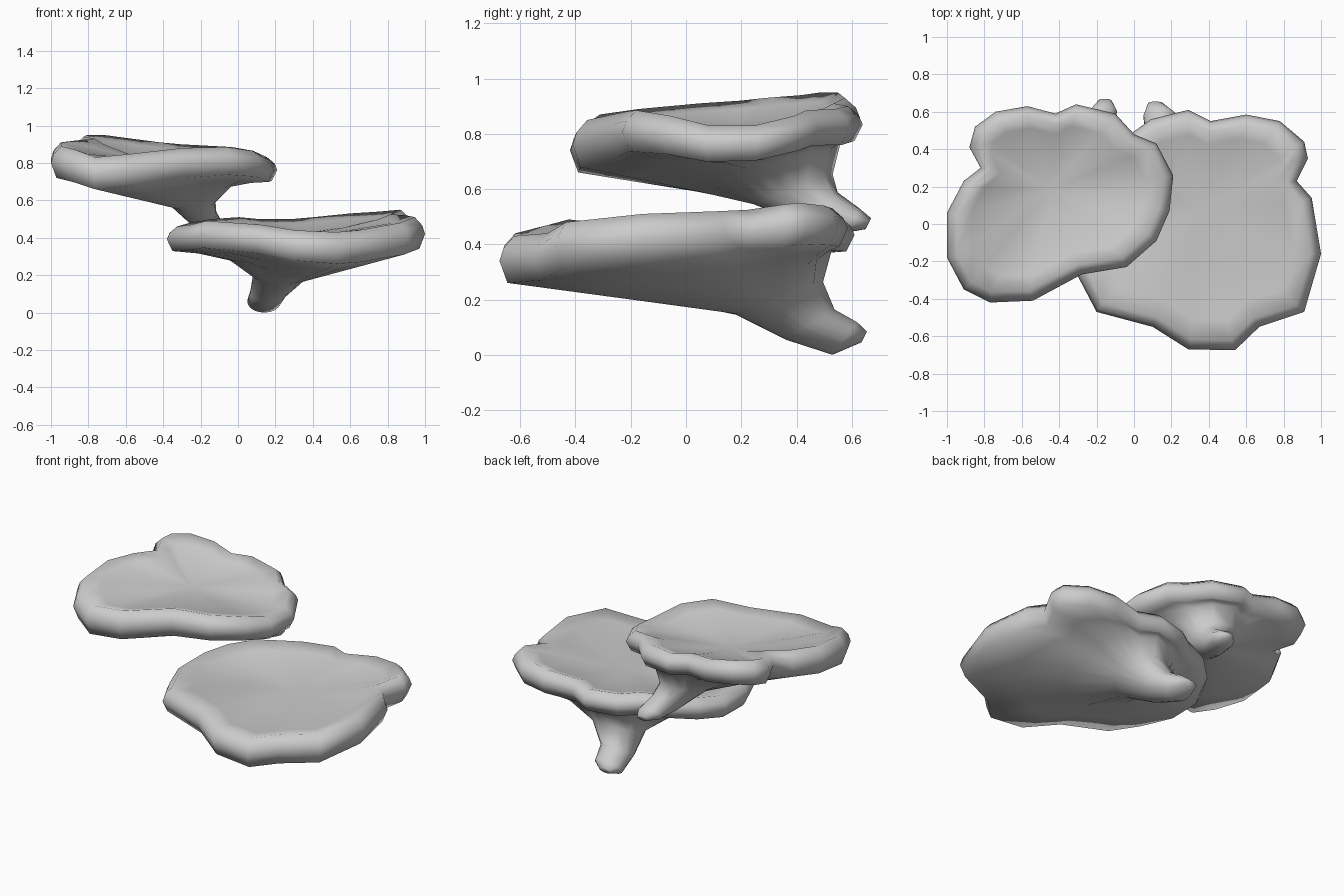
import bpy, bmesh, math
from mathutils import Vector

if "Cube" in bpy.data.objects:
    bpy.data.objects.remove(bpy.data.objects["Cube"])


def build_bracket(name, outline, side, neck, stem):
    """outline: (x, y, rim top z), counter-clockwise.
    side: +1 / -1, the x direction of the short, hollowed side.
    neck / stem: oval rings (centre, x radius, tilted back vector)."""
    n = len(outline)
    pts = [Vector(p) for p in outline]
    centre = sum(pts, Vector()) / n
    nc = Vector(neck[0])
    angles = [math.atan2(p.y - nc.y, p.x - nc.x) for p in pts]

    # how far each point belongs to the thin, hollowed back and inner side
    hollow = [max(0, (math.sin(a) + 0.6) / 1.6, (side * math.cos(a) + 0.3) / 1.3)
              for a in angles]

    # inward direction at each outline point
    inward = []
    for i in range(n):
        e = pts[(i + 1) % n] - pts[i - 1]
        inward.append(Vector((-e.y, e.x, 0)).normalized())

    def rim(inset, part):
        return [p + d * inset - Vector((0, 0, part * (0.17 - 0.045 * h)))
                for p, d, h in zip(pts, inward, hollow)]

    def oval(c, rx, back):
        return [Vector(c) + Vector((rx, 0, 0)) * math.cos(a) + Vector(back) * math.sin(a)
                for a in angles]

    top, shoulder = rim(0.055, 0.0), rim(0.015, 0.26)
    outer, bottom = rim(0, 0.53), rim(0.03, 1.0)
    lip = [p.lerp(centre, 0.16) - Vector((0, 0, 0.025)) for p in top]
    low = centre - Vector((0, 0, 0.07))
    dish = []
    for p in lip:
        q = p.lerp(low, 0.5)
        q.z = low.z + (p.z - low.z) * 0.35
        dish.append(q)

    # underside: straight at the front, hollowed at the back and inner side
    neck_ring = oval(*neck)
    under = []
    for t, lift in ((0.3, 0.04), (0.65, 0.07)):
        ring = []
        for b, k, h in zip(bottom, neck_ring, hollow):
            q = b.lerp(k, t)
            q.z += lift * h
            ring.append(q)
        under.append(ring)

    rings = [dish, lip, top, shoulder, outer, bottom] + under + [neck_ring]
    rings += [oval(*s) for s in stem]

    bm = bmesh.new()
    vr = [[bm.verts.new(p) for p in r] for r in rings]
    for a, b in zip(vr, vr[1:]):
        for i in range(n):
            j = (i + 1) % n
            bm.faces.new((a[i], b[i], b[j], a[j]))
    c = bm.verts.new(low)
    for i in range(n):
        bm.faces.new((c, vr[0][i], vr[0][(i + 1) % n]))
    bm.faces.new(vr[-1])
    bmesh.ops.recalc_face_normals(bm, faces=bm.faces)
    for f in bm.faces:
        f.smooth = True
    me = bpy.data.meshes.new(name)
    bm.to_mesh(me)
    bm.free()
    ob = bpy.data.objects.new(name, me)
    bpy.context.collection.objects.link(ob)
    return ob


# upper left bracket mushroom
build_bracket(
    "upper_bracket_mushroom",
    [(-.77, -.42, .83), (-.54, -.41, .85), (-.28, -.27, .88), (-.04, -.23, .885),
     (.12, -.09, .865), (.19, .07, .83), (.21, .26, .83), (.12, .43, .865),
     (0, .48, .885), (-.10, .59, .89), (-.31, .64, .90), (-.42, .59, .91),
     (-.57, .63, .93), (-.74, .60, .95), (-.85, .52, .95), (-.88, .41, .94),
     (-.82, .30, .93), (-.91, .23, .92), (-1, .06, .91), (-1, -.18, .89),
     (-.91, -.35, .87)],
    1,
    ((-.25, .39, .60), .13, (0, .145, .055)),
    [((-.20, .50, .525), .085, (0, .05, .065)),
     ((-.165, .60, .485), .075, (0, .03, .045)),
     ((-.155, .66, .475), .035, (0, .01, .02))])

# lower right bracket mushroom
build_bracket(
    "lower_bracket_mushroom",
    [(.29, -.67, .44), (.54, -.675, .43), (.67, -.55, .44), (.91, -.47, .48),
     (1, -.16, .51), (.95, .14, .52), (.87, .23, .525), (.93, .35, .545),
     (.91, .44, .55), (.78, .55, .54), (.60, .585, .53), (.41, .55, .51),
     (.29, .61, .50), (.09, .56, .50), (-.02, .48, .51), (-.17, .42, .50),
     (-.30, .30, .48), (-.38, .14, .46), (-.38, -.08, .46), (-.30, -.28, .47),
     (-.20, -.47, .49), (.10, -.55, .47)],
    -1,
    ((.23, .34, .205), .15, (0, .16, .06)),
    [((.165, .45, .11), .10, (0, .09, .055)),
     ((.14, .575, .06), .09, (0, .045, .06)),
     ((.115, .645, .065), .04, (0, .01, .02))])
